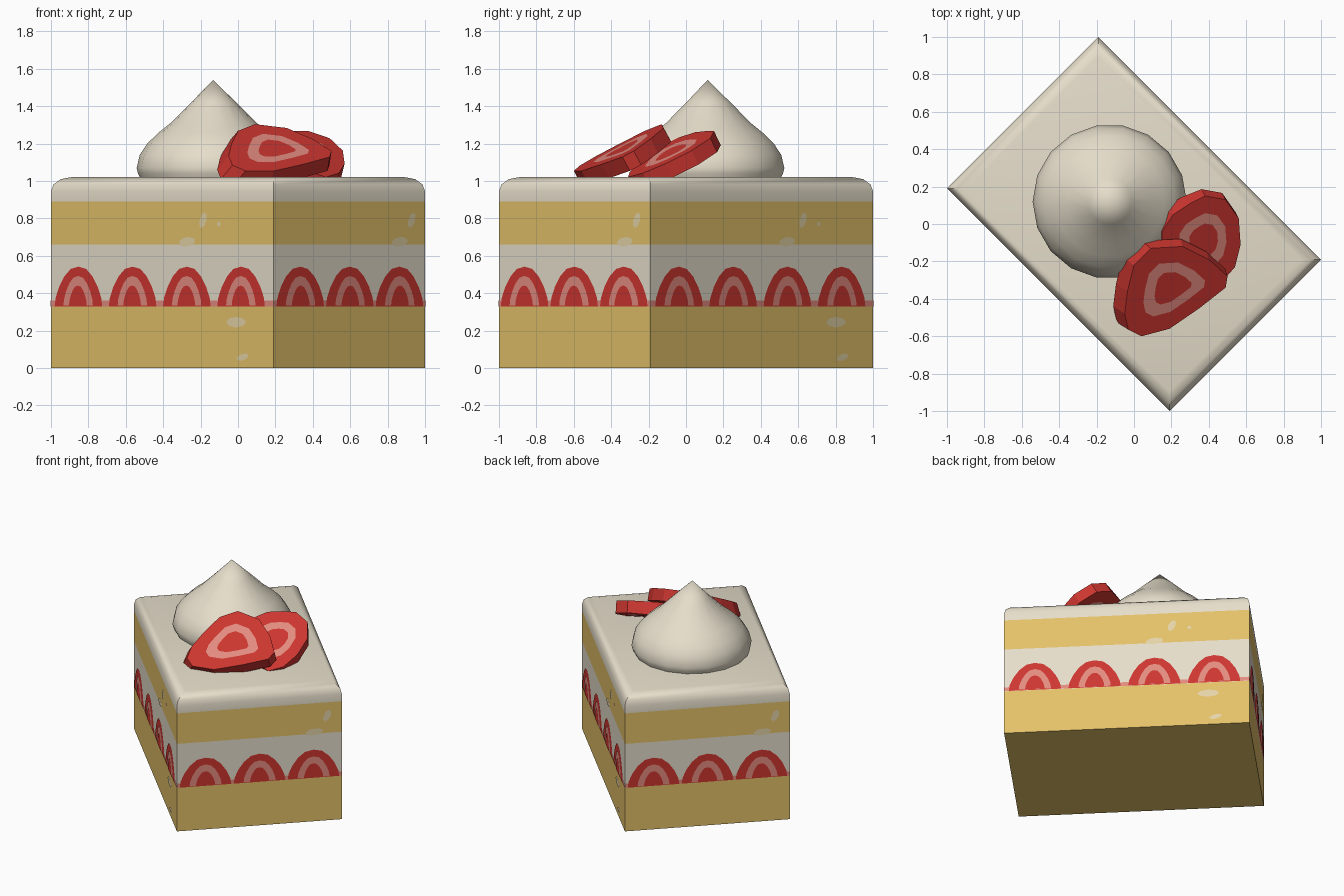
import bpy, bmesh, math
from mathutils import Vector, Matrix

if "Cube" in bpy.data.objects:
    bpy.data.objects.remove(bpy.data.objects["Cube"])


def material(name, r, g, b):
    m = bpy.data.materials.new(name)
    lin = [((c / 255 + 0.055) / 1.055) ** 2.4 for c in (r, g, b)]
    m.diffuse_color = (*lin, 1)
    m.use_nodes = True
    m.node_tree.nodes["Principled BSDF"].inputs["Base Color"].default_value = m.diffuse_color
    return m


CREAM = material("cream", 230, 222, 203)
SPONGE = material("sponge", 228, 194, 106)
PORE = material("sponge_pore", 228, 212, 168)
RED = material("strawberry_red", 205, 54, 48)
PINK = material("strawberry_pink", 228, 140, 128)

TURN = Matrix.Rotation(-math.pi / 4, 4, 'Z')
HL, HW, TOP = 0.8415, 0.5727, 1.02      # half length, half width, height


def finish(bm, name, mats, matrix=None, smooth=None):
    me = bpy.data.meshes.new(name)
    if matrix:
        bm.transform(matrix)
    bm.to_mesh(me)
    bm.free()
    for m in mats:
        me.materials.append(m)
    ob = bpy.data.objects.new(name, me)
    bpy.context.collection.objects.link(ob)
    if smooth:
        bpy.ops.object.select_all(action='DESELECT')
        ob.select_set(True)
        bpy.context.view_layer.objects.active = ob
        bpy.ops.object.shade_smooth_by_angle(angle=math.radians(smooth))
    return ob


# Cake block: rounded top rim, cut into layers coloured by height
bm = bmesh.new()
bmesh.ops.create_cube(bm, size=1, matrix=Matrix.Translation((0, 0, TOP / 2))
                      @ Matrix.Diagonal((2 * HL, 2 * HW, TOP, 1)))
rim = [e for e in bm.edges if all(v.co.z > TOP - 0.01 for v in e.verts)]
bmesh.ops.bevel(bm, geom=rim, offset=0.075, segments=3, profile=0.5, affect='EDGES')
for z in (0.33, 0.66, 0.89):
    bmesh.ops.bisect_plane(bm, geom=bm.verts[:] + bm.edges[:] + bm.faces[:],
                           plane_co=(0, 0, z), plane_no=(0, 0, 1))
for f in bm.faces:
    z = f.calc_center_median().z
    f.material_index = 1 if z < 0.33 or 0.66 < z < 0.89 else 0
finish(bm, "cake_block", [CREAM, SPONGE], TURN, 40)


# Painted side details as very thin plates
ARCH = [(0.185, 0), (0.178, 0.045), (0.15, 0.105), (0.11, 0.16), (0.06, 0.2), (0, 0.212)]
ARCH = ARCH + [(-x, z) for x, z in ARCH[-2::-1]]


def arch(u, sx, sz, base):
    return [(u + x * sx, base + z * sz) for x, z in ARCH]


def oval(u, z, a, b, lean=0.0):
    pts = []
    for i in range(8):
        t = math.tau * i / 8
        dz = b * math.sin(t)
        pts.append((u + a * math.cos(t) + lean * dz, z + dz))
    return pts


bm = bmesh.new()


def plate(pts, normal, half, level, mat):
    n = Vector(normal)
    right = Vector((0, 0, 1)).cross(n)
    vs = [bm.verts.new(right * u + n * (half + 0.002 * level) + Vector((0, 0, z)))
          for u, z in pts]
    bm.faces.new(vs).material_index = mat


LONG = (-0.63, -0.22, 0.19, 0.60)
SHORT = (-0.375, 0.0, 0.375)
for normal, half, span, berries in (((0, -1, 0), HW, HL, LONG), ((0, 1, 0), HW, HL, LONG),
                                    ((1, 0, 0), HL, HW, SHORT), ((-1, 0, 0), HL, HW, SHORT)):
    # juice line, then nested arches for each cut berry
    plate([(-span, 0.33), (span, 0.33), (span, 0.36), (-span, 0.36)], normal, half, 1, 1)
    for u in berries:
        plate(arch(u, 0.97, 1, 0.33), normal, half, 2, 0)
        plate(arch(u, 0.6, 0.74, 0.335), normal, half, 3, 1)
        plate(arch(u, 0.36, 0.5, 0.335), normal, half, 4, 0)
    # pores in the sponge
    if berries is LONG:
        spots = [(0.31, 0.79, 0.026, 0.042, 0.3), (0.43, 0.77, 0.014, 0.013, 0),
                 (0.19, 0.675, 0.06, 0.026, 0.5), (0.56, 0.245, 0.075, 0.028, 0),
                 (0.61, 0.058, 0.04, 0.02, 1.0)]
    else:
        spots = [(0.47, 0.79, 0.026, 0.042, 0.3), (0.38, 0.675, 0.06, 0.026, 0.5)]
    for u, z, a, b, lean in spots:
        plate(oval(u, z, a, b, lean), normal, half, 1, 2)
finish(bm, "side_details", [RED, PINK, PORE], TURN)


# Whipped cream peak: lathed profile
PROFILE = [(0.385, 1.0), (0.405, 1.04), (0.412, 1.07), (0.395, 1.14), (0.355, 1.2),
           (0.295, 1.258), (0.23, 1.31), (0.12, 1.42)]
SIDES = 18
bm = bmesh.new()
rings = [[bm.verts.new((-0.13 + r * math.cos(math.tau * i / SIDES),
                        0.12 + r * math.sin(math.tau * i / SIDES), z))
          for i in range(SIDES)] for r, z in PROFILE]
tip = bm.verts.new((-0.133, 0.115, 1.54))
for i in range(SIDES):
    j = (i + 1) % SIDES
    for a, b in zip(rings, rings[1:]):
        bm.faces.new((a[i], a[j], b[j], b[i]))
    bm.faces.new((rings[-1][i], rings[-1][j], tip))
bm.faces.new(rings[0][::-1])
finish(bm, "cream_peak", [CREAM], None, 50)


# Strawberry slices: outline seen from above, laid on a tilted plane
def slice_berry(name, outline, centre, z0, normal, thick, flare):
    n = Vector(normal).normalized()
    c = Vector(centre)
    bm = bmesh.new()

    def loop(scale, back):
        vs = []
        for x, y in outline:
            p = c + (Vector((x, y)) - c) * scale
            d = p - c
            v = Vector((p.x, p.y, z0 - (n.x * d.x + n.y * d.y) / n.z))
            if back:
                v -= n * thick
                v.x -= flare * scale * max(0, min(1, (c.x - x) / 0.15))
            vs.append(bm.verts.new(v))
        return vs

    count = len(outline)
    front = [loop(s, False) for s in (0.36, 0.6, 1.0)]
    back = [loop(s, True) for s in (1.0, 0.6, 0.36)]
    loops = front + back
    for k, mat in enumerate((1, 0, 0, 0, 1)):
        for i in range(count):
            j = (i + 1) % count
            f = bm.faces.new((loops[k][i], loops[k][j], loops[k + 1][j], loops[k + 1][i]))
            f.material_index = mat
    bm.faces.new(loops[0])
    bm.faces.new(loops[-1])
    bmesh.ops.recalc_face_normals(bm, faces=bm.faces[:])
    finish(bm, name, [RED, PINK])


slice_berry("front_strawberry_slice",
            [(-0.05, -0.48), (-0.035, -0.36), (0.0, -0.22), (0.09, -0.13), (0.26, -0.12),
             (0.4, -0.19), (0.5, -0.28), (0.49, -0.34), (0.35, -0.45), (0.19, -0.56),
             (0.04, -0.6), (-0.03, -0.565)],
            (0.2, -0.335), 1.175, (0.13, -0.47, 0.86), 0.085, 0.05)
slice_berry("rear_strawberry_slice",
            [(0.3, 0.11), (0.38, 0.15), (0.49, 0.13), (0.56, 0.03), (0.57, -0.11),
             (0.54, -0.23), (0.47, -0.31), (0.38, -0.3), (0.25, -0.25), (0.15, -0.15),
             (0.15, -0.04), (0.21, 0.05)],
            (0.38, -0.08), 1.155, (0.22, -0.42, 0.87), 0.085, 0.04)
